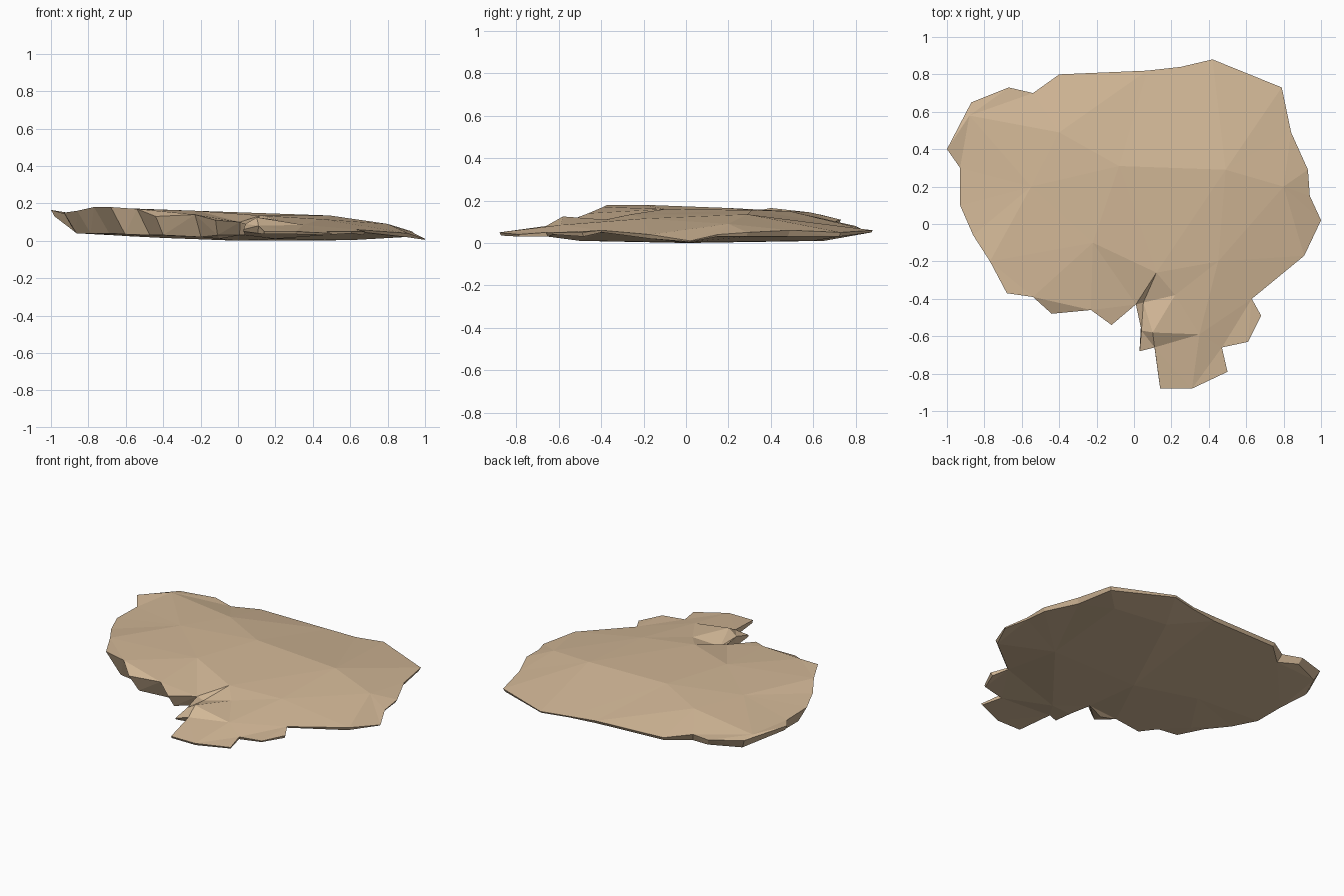
import bpy
import bmesh
from mathutils import Vector
from mathutils.geometry import delaunay_2d_cdt

cube = bpy.data.objects.get("Cube")
if cube:
    bpy.data.objects.remove(cube, do_unlink=True)

# Rim of the slab, clockwise from the left tip: x, y, upper height, lower height
rim = [
    (-1, .4, .165, .13), (-.87, .65, .13, .07), (-.67, .73, .11, .07),
    (-.54, .7, .1, .05), (-.4, .8, .08, .06), (.07, .82, .07, .05),
    (.25, .84, .06, .05), (.42, .88, .06, .05), (.79, .73, .05, .03),
    (.84, .49, .06, .03), (.93, .29, .05, .03), (.94, .15, .04, .03),
    (1, .02, .01, .005), (.91, -.17, .04, .02), (.63, -.4, .06, .05),
    (.68, -.49, .05, .03), (.61, -.63, .05, .04), (.47, -.66, .05, .03),
    (.5, -.79, .04, .03), (.31, -.88, .05, .035), (.14, -.88, .05, .035),
    (.11, -.66, .08, .04), (.03, -.68, .06, .05), (.04, -.57, .09, .03),
    (.01, -.43, .1, .03), (-.12, -.54, .11, .03), (-.23, -.46, .14, .02),
    (-.44, -.48, .13, .03), (-.54, -.39, .17, .03), (-.68, -.37, .18, .035),
    (-.77, -.2, .18, .04), (-.86, -.06, .16, .04), (-.93, .1, .15, .04),
    (-.93, .3, .145, .05),
]

# Upper peaks; the first few follow the main ridge from the middle to the front lobe
peaks = [
    (-.08, .31, .155), (.49, .29, .135), (.45, -.2, .115), (.35, -.59, .085),
    (-.4, .49, .15), (-.88, .58, .145), (.8, .2, .09), (.12, -.26, .135),
    (.05, -.42, .08), (.22, -.38, .11), (.1, -.58, .125), (-.22, -.1, .16),
    (-.55, .2, .165),
]
ridge_length = 4

# Low points of the underside
keel = [
    (-.4, .1, .015), (0, 0, 0), (.6, 0, .003), (.2, -.5, .01),
    (-.1, -.42, .01), (.3, .65, .01), (-.6, -.2, .025), (.65, .6, .01),
]


def undercut(x, y, upper, lower):
    """Lower rim point, drawn in towards the middle where the wall is tall."""
    point = Vector((x, y))
    point -= point.normalized() * (upper - lower) * 0.6
    return Vector((point.x, point.y, lower))


def add_surface(bm, border, inner, chain):
    """Triangulated sheet through border and inner points; returns border verts."""
    points = border + inner
    count = len(border)
    edges = [(i, (i + 1) % count) for i in range(count)]
    edges += [(count + i, count + i + 1) for i in range(chain - 1)]
    result = delaunay_2d_cdt([p.to_2d() for p in points], edges, [], 1, 1e-5)
    verts = [bm.verts.new(p) for p in points]
    source = result[3]
    for face in result[2]:
        corners = [verts[source[i][0]] for i in face if source[i]]
        if len(set(corners)) == 3:
            bm.faces.new(corners)
    return verts[:count]


# Sandstone material
stone = bpy.data.materials.new("pale_sandstone")
stone.use_nodes = True
colour = (0.65, 0.48, 0.31, 1)
stone.diffuse_color = colour
stone.node_tree.nodes["Principled BSDF"].inputs["Base Color"].default_value = colour

# Upper face, underside and the faceted wall between them
bm = bmesh.new()
upper = add_surface(bm, [Vector(p[:3]) for p in rim], [Vector(p) for p in peaks], ridge_length)
lower = add_surface(bm, [undercut(*p) for p in rim], [Vector(p) for p in keel], 0)
for i in range(len(rim)):
    j = (i + 1) % len(rim)
    bm.faces.new((upper[i], upper[j], lower[j], lower[i]))
bmesh.ops.triangulate(bm, faces=bm.faces[:])
bmesh.ops.recalc_face_normals(bm, faces=bm.faces[:])

mesh = bpy.data.meshes.new("rock_slab")
bm.to_mesh(mesh)
bm.free()
mesh.materials.append(stone)
slab = bpy.data.objects.new("rock_slab", mesh)
bpy.context.collection.objects.link(slab)
